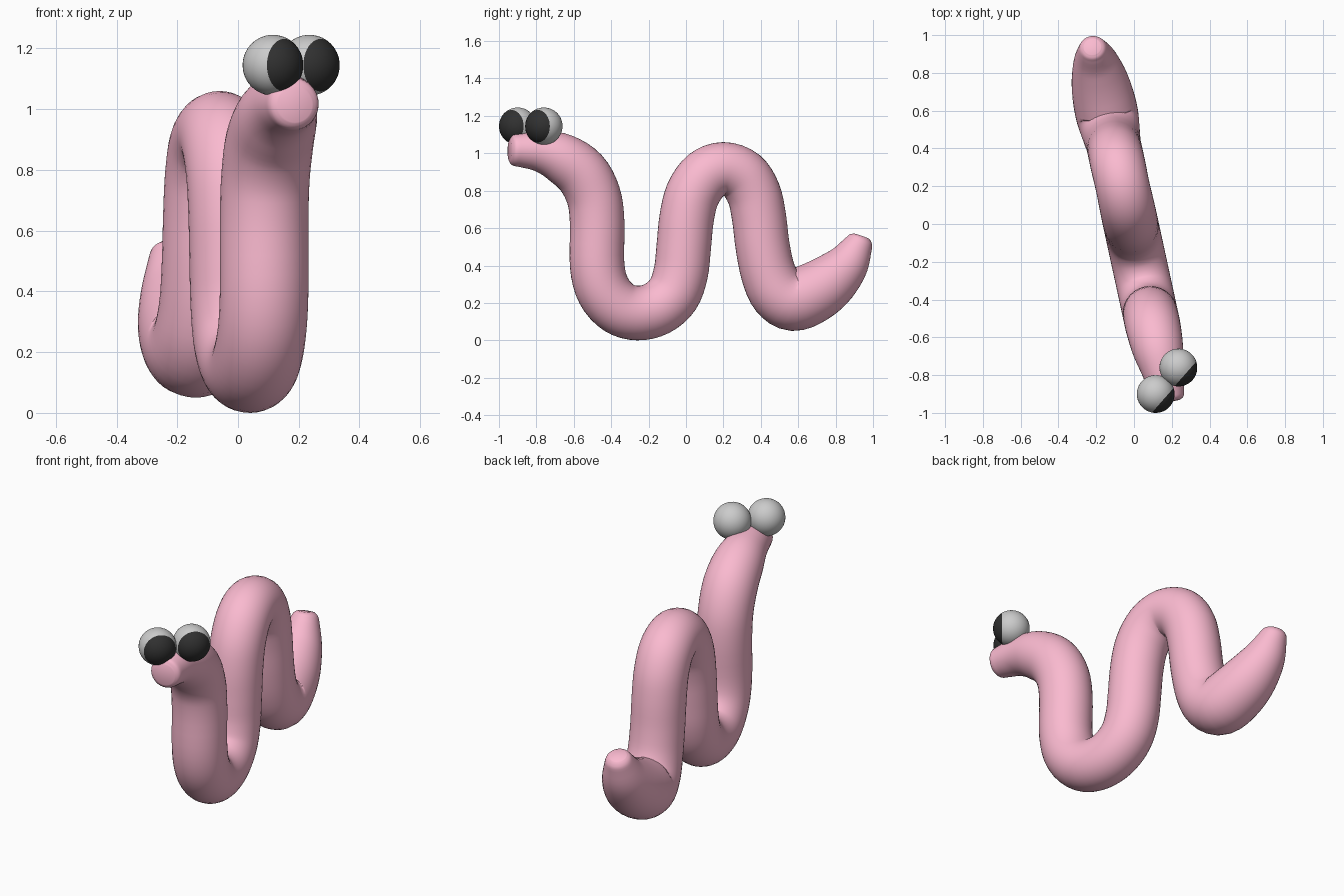
import bpy, bmesh, math
from mathutils import Vector

if "Cube" in bpy.data.objects:
    bpy.data.objects.remove(bpy.data.objects["Cube"])


def material(name, rgb):
    m = bpy.data.materials.new(name)
    m.diffuse_color = (*rgb, 1)
    m.use_nodes = True
    m.node_tree.nodes["Principled BSDF"].inputs["Base Color"].default_value = m.diffuse_color
    return m


def finish(bm, name, mat=None):
    bmesh.ops.recalc_face_normals(bm, faces=bm.faces)
    me = bpy.data.meshes.new(name)
    bm.to_mesh(me)
    bm.free()
    for p in me.polygons:
        p.use_smooth = True
    ob = bpy.data.objects.new(name, me)
    bpy.context.collection.objects.link(ob)
    if mat:
        me.materials.append(mat)
    return ob


def catmull(pts, steps):
    out = []
    p = [pts[0]] + pts + [pts[-1]]
    for i in range(1, len(p) - 2):
        a, b, c, d = p[i - 1:i + 3]
        for s in range(steps):
            t = s / steps
            out.append(0.5 * (2 * b + (c - a) * t + (2 * a - 5 * b + 4 * c - d) * t**2
                              + (3 * b - a - 3 * c + d) * t**3))
    return out + [pts[-1]]


pink = material("pink", (0.96, 0.49, 0.63))
black = material("black", (0.03, 0.03, 0.03))

# Body: centreline (y, z, radius) from head to tail, in a slightly turned plane
path = [
    (-0.942, 1.015, .058), (-0.925, 1.015, .082), (-0.88, 1.017, .092), (-0.78, 1.01, .11),
    (-0.67, 0.975, .134), (-0.56, 0.895, .145), (-0.495, 0.775, .146), (-0.475, 0.63, .146),
    (-0.475, 0.40, .146), (-0.44, 0.265, .146), (-0.36, 0.175, .146), (-0.26, 0.146, .146),
    (-0.155, 0.17, .146), (-0.07, 0.245, .146), (-0.028, 0.36, .146), (-0.012, 0.50, .146),
    (0.003, 0.65, .146), (0.035, 0.78, .146), (0.105, 0.88, .145), (0.20, 0.917, .143),
    (0.30, 0.88, .145), (0.362, 0.785, .145), (0.39, 0.66, .145), (0.41, 0.50, .145),
    (0.44, 0.36, .147), (0.49, 0.26, .155), (0.57, 0.215, .165), (0.67, 0.25, .163),
    (0.77, 0.315, .148), (0.86, 0.405, .118), (0.915, 0.50, .083), (0.932, 0.54, .066),
    (0.938, 0.556, .045),
]
axis_x = lambda y: -0.017 - 0.217 * y
side = Vector((1, 0.217, 0)).normalized()
samples = catmull([Vector(p) for p in path], 4)
centres = [Vector((axis_x(s[0]), s[0], s[1])) for s in samples]

bm = bmesh.new()
N, rings = 40, []
for i, c in enumerate(centres):
    tangent = (centres[min(i + 1, len(centres) - 1)] - centres[max(i - 1, 0)]).normalized()
    up = side.cross(tangent).normalized()
    r = samples[i][2]
    rings.append([bm.verts.new(c + r * (side * math.cos(a) + up * math.sin(a)))
                  for a in (2 * math.pi * k / N for k in range(N))])
for a, b in zip(rings, rings[1:]):
    for k in range(N):
        bm.faces.new((a[k], a[(k + 1) % N], b[(k + 1) % N], b[k]))
bm.faces.new(rings[0])
bm.faces.new(rings[-1])
finish(bm, "body", pink)


# Eyes: one sphere split into a grey ball and a black cap around the gaze axis
def eye_part(name, centre, keep_cap, mat):
    bm = bmesh.new()
    bmesh.ops.create_uvsphere(bm, u_segments=40, v_segments=24, radius=0.1)
    drop = [f for f in bm.faces if (f.calc_center_median().z > 0.05) != keep_cap]
    bmesh.ops.delete(bm, geom=drop, context='FACES')
    ob = finish(bm, name, mat)
    # An open patch has no inside, so face its normals away from the sphere centre
    if ob.data.polygons[0].normal.dot(ob.data.polygons[0].center) < 0:
        ob.data.flip_normals()
    ob.location = centre
    ob.rotation_mode = 'QUATERNION'
    ob.rotation_quaternion = Vector((0.75, -0.66, 0)).to_track_quat('Z', 'Y')


for label, pos in (("left", (0.115, -0.9, 1.145)), ("right", (0.235, -0.76, 1.145))):
    eye_part(label + "_eyeball", pos, False, None)
    eye_part(label + "_pupil", pos, True, black)
